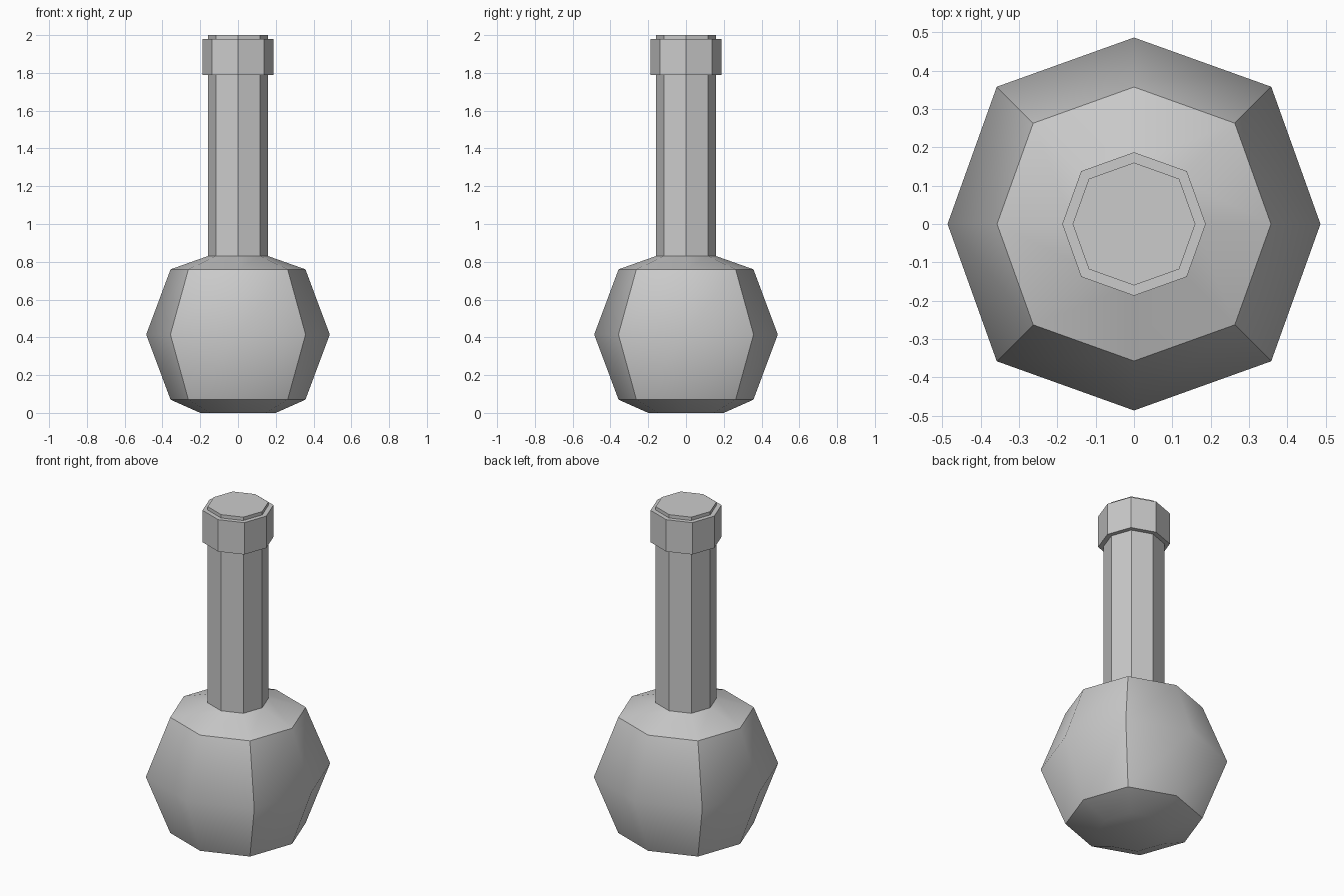
import bpy, bmesh, math

if "Cube" in bpy.data.objects:
    bpy.data.objects.remove(bpy.data.objects["Cube"])

DIAG = 0.736  # diagonal corner coordinate relative to the on-axis radius


def ring(bm, r, z):
    d = r * DIAG
    pts = [(r, 0), (d, d), (0, r), (-d, d), (-r, 0), (-d, -d), (0, -r), (d, -d)]
    return [bm.verts.new((x, y, z)) for x, y in pts]


def loft(name, profile, cap_bottom=False, cap_top=False, closed=False, smooth=None):
    """Skin eight-sided rings given as (radius, height)."""
    bm = bmesh.new()
    rings = [ring(bm, r, z) for r, z in profile]
    pairs = list(zip(rings, rings[1:]))
    if closed:
        pairs.append((rings[-1], rings[0]))
    for a, b in pairs:
        for i in range(8):
            j = (i + 1) % 8
            bm.faces.new((a[i], a[j], b[j], b[i]))
    if cap_bottom:
        bm.faces.new(rings[0][::-1])
    if cap_top:
        bm.faces.new(rings[-1])
    bmesh.ops.recalc_face_normals(bm, faces=bm.faces)
    mesh = bpy.data.meshes.new(name)
    bm.to_mesh(mesh)
    bm.free()
    ob = bpy.data.objects.new(name, mesh)
    bpy.context.collection.objects.link(ob)
    if smooth:
        bpy.ops.object.select_all(action='DESELECT')
        ob.select_set(True)
        bpy.context.view_layer.objects.active = ob
        bpy.ops.object.shade_smooth_by_angle(angle=math.radians(smooth))
    return ob


# Round belly with sloping shoulder
loft("flask_body", [(0.2, 0), (0.357, 0.07), (0.486, 0.415), (0.357, 0.76), (0.16, 0.83)],
     cap_bottom=True, smooth=43)

# Straight neck with closed top
loft("flask_neck", [(0.16, 0.83), (0.16, 2.0)], cap_top=True)

# Collar around the mouth
loft("neck_collar", [(0.16, 1.79), (0.187, 1.79), (0.187, 1.98), (0.16, 1.98)])
